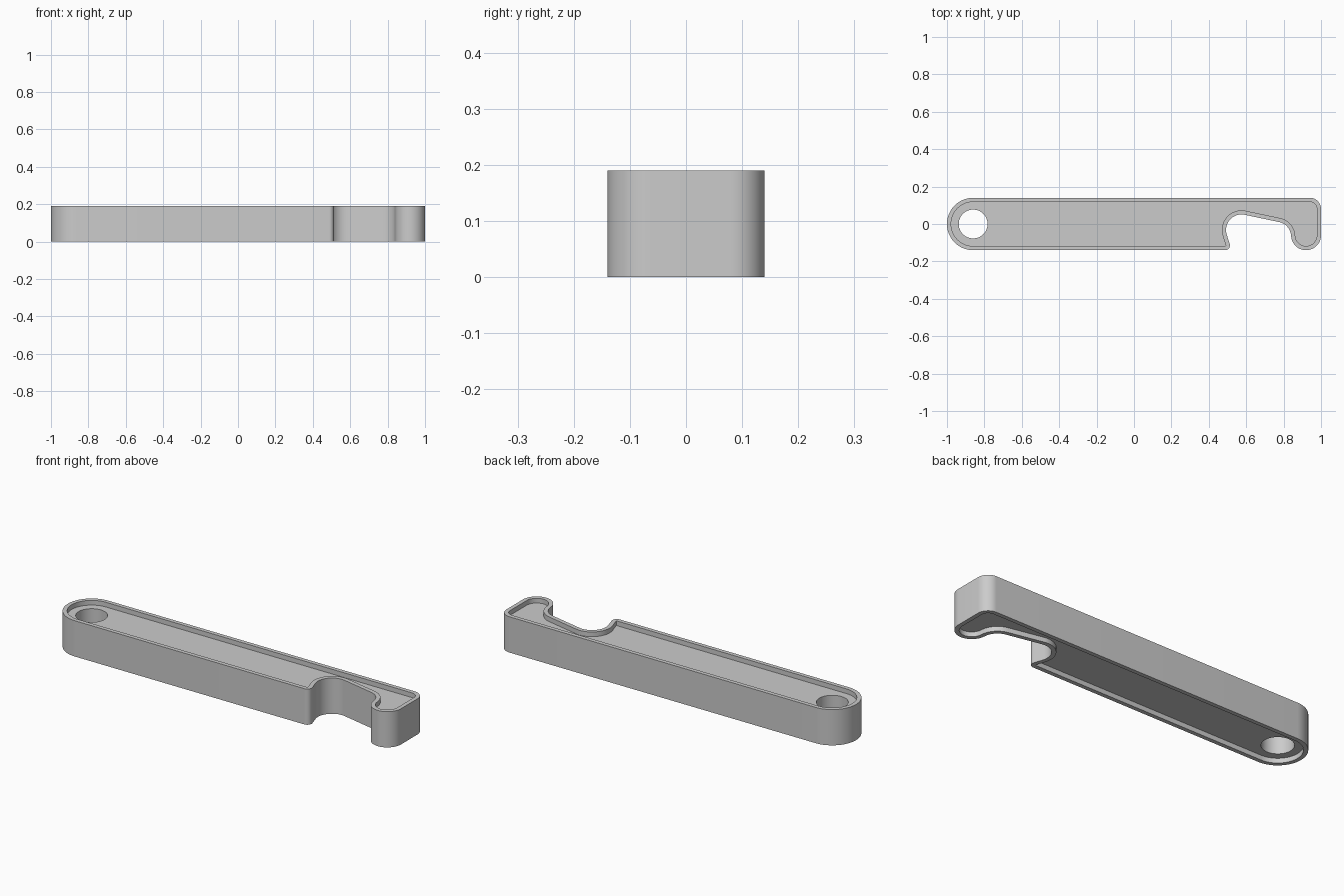
import bpy, bmesh
from math import cos, sin, radians

if "Cube" in bpy.data.objects:
    bpy.data.objects.remove(bpy.data.objects["Cube"])

HEIGHT, RIM, RECESS = 0.19, 0.022, 0.025


def arc(cx, cy, r, start, end, n):
    angles = [radians(start + (end - start) * i / n) for i in range(n + 1)]
    return [(cx + r * cos(a), cy + r * sin(a)) for a in angles]


# Outline, counter-clockwise: round end, lip, notch, hook, far corner
outline = (
    arc(-0.86, 0, 0.14, 90, 270, 40)
    + arc(0.487, -0.114, 0.026, -90, 18, 12)
    + arc(0.575, -0.032, 0.083, 198, 78, 24)
    + arc(0.76, -0.068, 0.08, 78, 3, 16)
    + arc(0.92, -0.06, 0.08, 183, 360, 32)
    + arc(0.94, 0.08, 0.06, 0, 90, 14)
)

# Solid bar with a recessed panel on both broad sides
bm = bmesh.new()
bottom = bm.faces.new([bm.verts.new((x, y, 0)) for x, y in outline])
ext = bmesh.ops.extrude_face_region(bm, geom=[bottom], use_keep_orig=True)
top = next(g for g in ext["geom"] if isinstance(g, bmesh.types.BMFace))
bmesh.ops.translate(bm, vec=(0, 0, HEIGHT), verts=top.verts[:])
bmesh.ops.recalc_face_normals(bm, faces=bm.faces[:])
for face, dz in ((top, -RECESS), (bottom, RECESS)):
    bmesh.ops.inset_region(bm, faces=[face], thickness=RIM, use_even_offset=True)
    floor = bmesh.ops.extrude_face_region(bm, geom=[face])
    verts = [g for g in floor["geom"] if isinstance(g, bmesh.types.BMVert)]
    bmesh.ops.translate(bm, vec=(0, 0, dz), verts=verts)
    if face.is_valid:
        bmesh.ops.delete(bm, geom=[face], context="FACES_ONLY")
bmesh.ops.recalc_face_normals(bm, faces=bm.faces[:])
mesh = bpy.data.meshes.new("opener_body")
bm.to_mesh(mesh)
bm.free()
body = bpy.data.objects.new("opener_body", mesh)
bpy.context.collection.objects.link(body)

# Hanging hole
bpy.ops.mesh.primitive_cylinder_add(vertices=48, radius=0.077, depth=1,
                                    location=(-0.86, 0, HEIGHT / 2))
cutter = bpy.context.object
cutter.name = "hole_cutter"
cutter.hide_render = True
cutter.hide_set(True)
cut = body.modifiers.new("hanging_hole", "BOOLEAN")
cut.object = cutter
cut.solver = "EXACT"

# Bake the hole, then shade smooth with crisp rims
bpy.context.view_layer.objects.active = body
body.select_set(True)
bpy.ops.object.modifier_apply(modifier=cut.name)
bpy.data.objects.remove(cutter)
bpy.ops.object.shade_smooth_by_angle(angle=radians(30))
